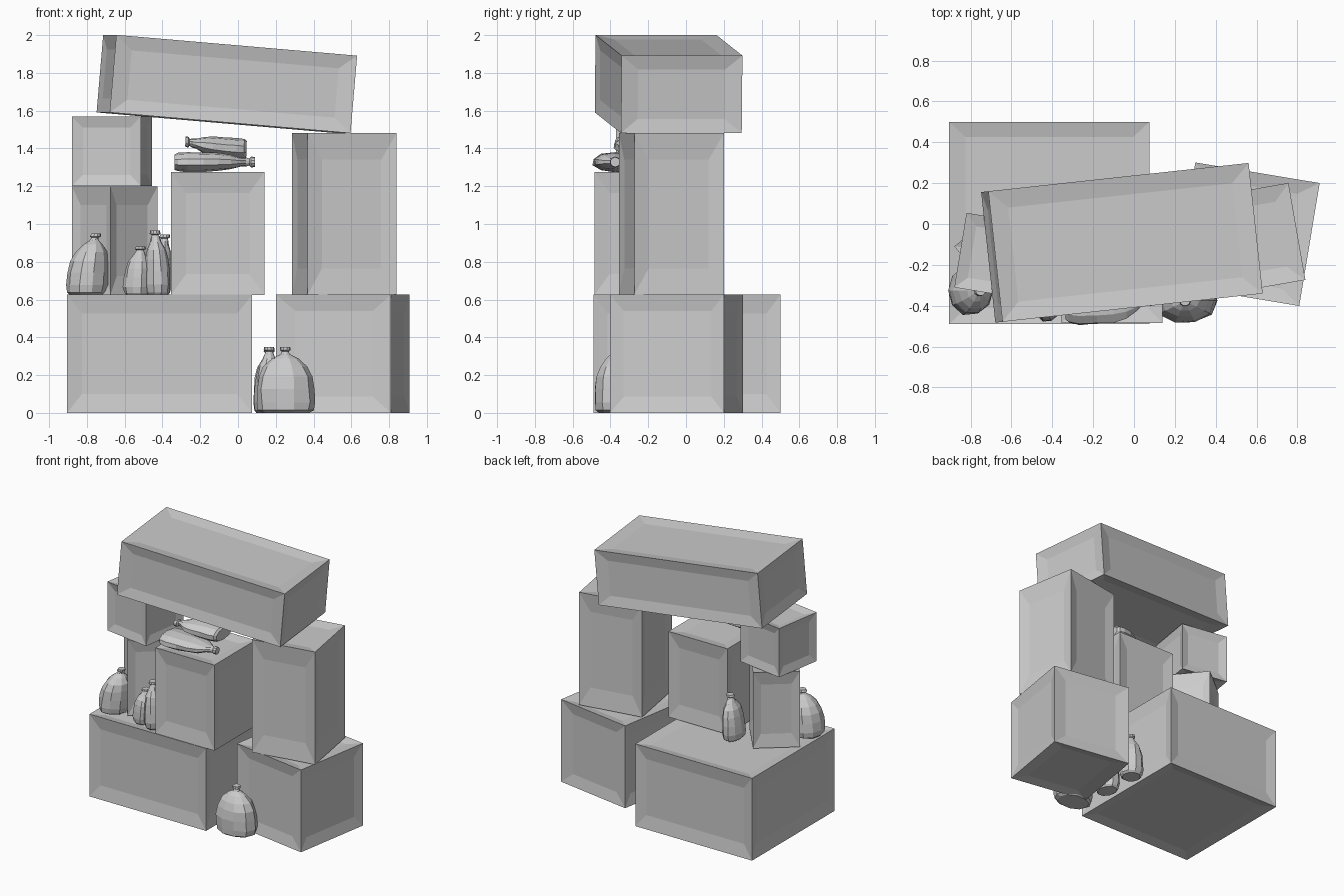
import bpy, bmesh, math, random
from mathutils import Matrix

random.seed(7)

if "Cube" in bpy.data.objects:
    bpy.data.objects.remove(bpy.data.objects["Cube"], do_unlink=True)

grey = bpy.data.materials.new("plain grey")
grey.use_nodes = True
grey.diffuse_color = (0.6, 0.6, 0.6, 1)
grey.node_tree.nodes["Principled BSDF"].inputs["Base Color"].default_value = grey.diffuse_color

RECESS = 0.016


def finish(bm, name, loc, rot):
    bmesh.ops.recalc_face_normals(bm, faces=bm.faces)
    mesh = bpy.data.meshes.new(name)
    bm.to_mesh(mesh)
    bm.free()
    mesh.materials.append(grey)
    obj = bpy.data.objects.new(name, mesh)
    obj.location = loc
    obj.rotation_euler = [math.radians(a) for a in rot]
    bpy.context.collection.objects.link(obj)


def crate(name, loc, size, margin, rot=(0, 0, 0)):
    """Box with a recessed panel on each of its six sides."""
    bm = bmesh.new()
    bmesh.ops.create_cube(bm, size=1, matrix=Matrix.Diagonal((*size, 1)))
    bm.normal_update()
    panels = list(bm.faces)
    axes = [max(range(3), key=lambda i: abs(f.normal[i])) for f in panels]
    bmesh.ops.inset_individual(bm, faces=panels, thickness=0.02)
    for face, axis in zip(panels, axes):
        for v in face.verts:
            for i in range(3):
                gap = RECESS if i == axis else margin[i]
                v.co[i] = math.copysign(size[i] / 2 - gap, v.co[i])
    finish(bm, name, loc, rot)


# Sack outline: (height fraction, width fraction, fixed radius)
OUTLINE = [(0, 0.78, 0), (0.04, 0.93, 0), (0.16, 1, 0), (0.36, 0.98, 0),
           (0.55, 0.9, 0), (0.7, 0.74, 0), (0.82, 0.45, 0), (0.89, 0, 0.024),
           (0.93, 0, 0.018), (0.95, 0, 0.029), (1, 0, 0.026)]


def sack(name, loc, rx, ry, height, lean=(0, 0), rot=(0, 0, 0), sides=10):
    """Lumpy tied bag, built as stacked rings."""
    bm = bmesh.new()
    rings = []
    for t, wide, fixed in OUTLINE:
        ring = []
        for k in range(sides):
            a = math.tau * k / sides
            lump = wide * (1 + random.uniform(-0.06, 0.03))
            ring.append(bm.verts.new((
                math.cos(a) * (rx * lump + fixed) + lean[0] * t * t,
                math.sin(a) * (ry * lump + fixed) + lean[1] * t * t,
                height * t)))
        rings.append(ring)
    for low, high in zip(rings, rings[1:]):
        for k in range(sides):
            n = (k + 1) % sides
            bm.faces.new((low[k], low[n], high[n], high[k]))
    bm.faces.new(rings[0][::-1])
    bm.faces.new(rings[-1])
    finish(bm, name, loc, rot)


# Stacked crates
crate("wide_base_crate", (-0.415, 0.005, 0.313), (0.98, 0.99, 0.625), (0.08, 0.075, 0.1))
crate("left_base_crate", (0.555, -0.05, 0.313), (0.617, 0.61, 0.625), (0.1, 0.07, 0.085), (0, 0, -9.4))
crate("left_tall_crate", (0.5625, -0.0775, 1.053), (0.478, 0.482, 0.855), (0.08, 0.08, 0.14), (0, 0, 9.9))
crate("middle_crate", (-0.1075, -0.237, 0.95), (0.495, 0.495, 0.65), (0.08, 0.08, 0.11))
crate("right_narrow_crate", (-0.6525, -0.132, 0.912), (0.323, 0.323, 0.575), (0.055, 0.055, 0.1), (0, 0, 39.4))
crate("right_small_crate", (-0.6675, -0.158, 1.385), (0.37, 0.37, 0.37), (0.058, 0.058, 0.06), (0, 0, -9.3))
crate("long_top_crate", (-0.059, -0.092, 1.741), (1.287, 0.643, 0.412), (0.09, 0.09, 0.075), (0, 4.9, 6.2))

# Sacks standing on the wide crate
sack("right_sack", (-0.805, -0.325, 0.625), 0.112, 0.125, 0.325, (0.055, 0))
sack("small_sack", (-0.535, -0.37, 0.625), 0.075, 0.08, 0.255, (0.02, 0))
sack("slim_sack", (-0.425, -0.395, 0.625), 0.068, 0.085, 0.34, (-0.015, 0))
sack("back_sack", (-0.42, 0.02, 0.625), 0.068, 0.11, 0.32, (0.035, 0))

# Sacks on the ground around the base crates
sack("front_ground_sack", (0.25, -0.375, 0), 0.16, 0.115, 0.35)
sack("gap_ground_sack", (0.165, -0.1, 0), 0.08, 0.1, 0.35)
sack("rear_ground_sack", (0.165, 0.165, 0), 0.085, 0.09, 0.34)

# Sacks lying on the middle crate
sack("lower_lying_sack", (-0.335, -0.375, 1.328), 0.053, 0.125, 0.425, rot=(0, 90, 0))
sack("upper_lying_sack", (0.045, -0.23, 1.395), 0.06, 0.13, 0.325, (0.03, -0.12), (0, -88, 0))
